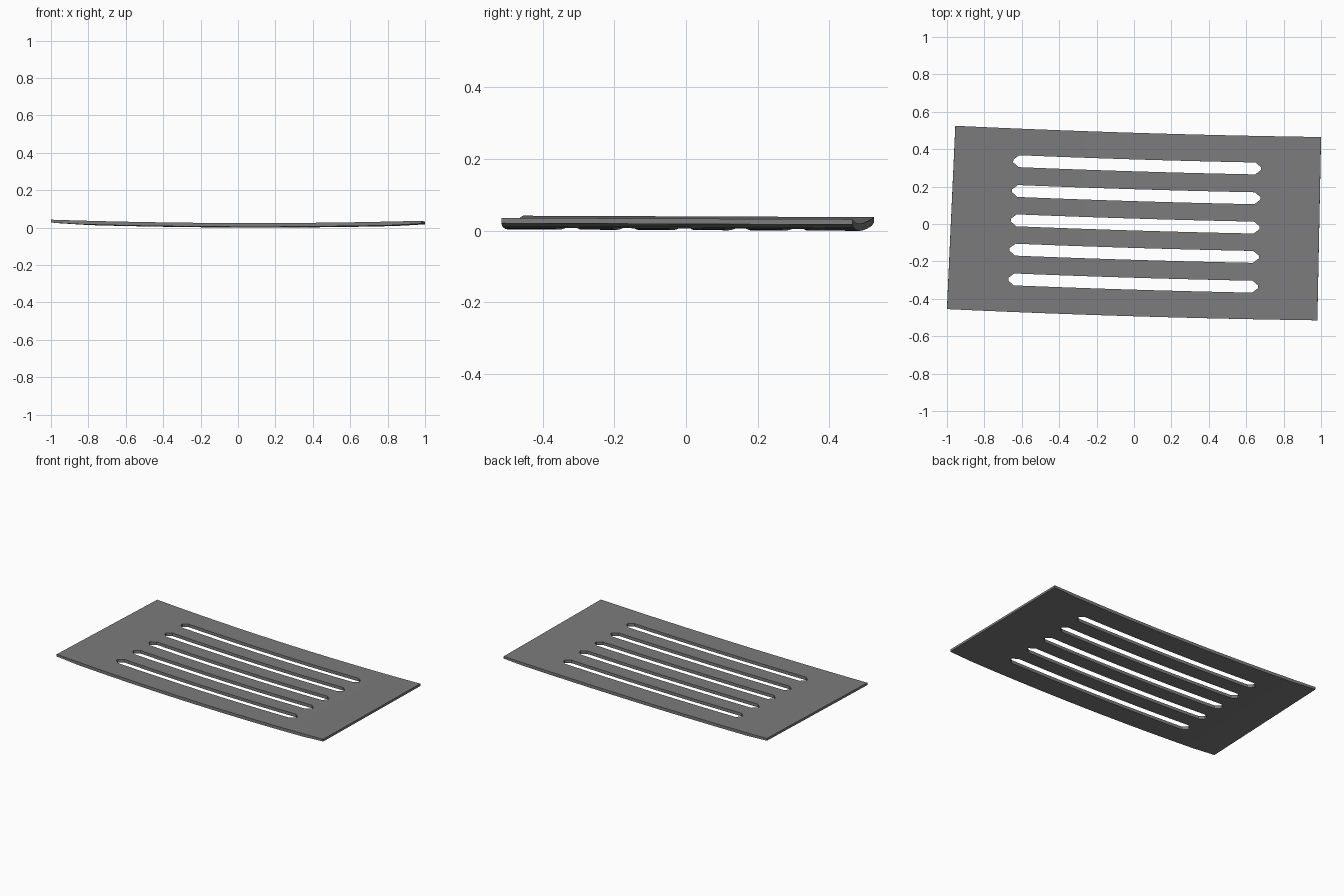
import bpy
import bmesh
from mathutils import Vector

cube = bpy.data.objects.get("Cube")
if cube:
    bpy.data.objects.remove(cube)

# Plate corners in plan: slightly skewed and turned
BACK_LEFT, BACK_RIGHT = Vector((-0.955, 0.525)), Vector((1.0, 0.465))
FRONT_LEFT, FRONT_RIGHT = Vector((-1.0, -0.455)), Vector((0.98, -0.515))
THICKNESS = 0.02
SLOT_CENTRES = [-0.645, -0.32, 0, 0.32, 0.645]
TIP, SHOULDER = 0.676, 0.645


def surface(u, v):
    """Point on the sagging top surface for u, v in -1..1."""
    s, t = (u + 1) / 2, (v + 1) / 2
    p = FRONT_LEFT.lerp(FRONT_RIGHT, s).lerp(BACK_LEFT.lerp(BACK_RIGHT, s), t)
    z = 0.022 + 0.015 * u * u - 0.003 * u - 0.002 * v
    return (p.x, p.y - 0.008 * (1 - u * u), z)


# Columns along the length, rows as the edges of each slot
inner = [-SHOULDER + 2 * SHOULDER * i / 10 for i in range(11)]
columns = [-1, -0.84, -TIP] + inner + [TIP, 0.84, 1]


def rows(u):
    half = 0.065 if abs(u) <= SHOULDER + 0.001 else 0.015
    return [-1] + [c + side * half for c in SLOT_CENTRES for side in (-1, 1)] + [1]


# Top sheet with the slots left open
bm = bmesh.new()
grid = [[bm.verts.new(surface(u, v)) for v in rows(u)] for u in columns]
for i in range(len(columns) - 1):
    in_slot_length = abs(columns[i] + columns[i + 1]) / 2 < TIP
    for j in range(len(grid[0]) - 1):
        if in_slot_length and j % 2:
            continue
        bm.faces.new((grid[i][j], grid[i + 1][j], grid[i + 1][j + 1], grid[i][j + 1]))
bm.verts.index_update()
end_verts = [v.index for col in (grid[0], grid[-1]) for v in col]
body_verts = [v.index for col in grid[1:-1] for v in col]
mesh = bpy.data.meshes.new("slotted_plate")
bm.to_mesh(mesh)
bm.free()

plate = bpy.data.objects.new("slotted_plate", mesh)
bpy.context.collection.objects.link(plate)

# Thickness, thinner toward both ends
group = plate.vertex_groups.new(name="thickness")
group.add(body_verts, 1.0, "REPLACE")
group.add(end_verts, 0.75, "REPLACE")
solid = plate.modifiers.new("thickness", "SOLIDIFY")
solid.thickness = THICKNESS
solid.offset = -1
solid.vertex_group = group.name

# Dark grey metal
grey = bpy.data.materials.new("dark_grey")
grey.use_nodes = True
colour = (0.2, 0.2, 0.2, 1)
grey.diffuse_color = colour
grey.node_tree.nodes["Principled BSDF"].inputs["Base Color"].default_value = colour
mesh.materials.append(grey)

bpy.ops.object.select_all(action="DESELECT")
plate.select_set(True)
bpy.context.view_layer.objects.active = plate
bpy.ops.object.modifier_apply(modifier=solid.name)
bpy.ops.object.shade_smooth_by_angle()

# Rest the lowest point on the ground
lowest = min(v.co.z for v in plate.data.vertices)
for v in plate.data.vertices:
    v.co.z -= lowest
